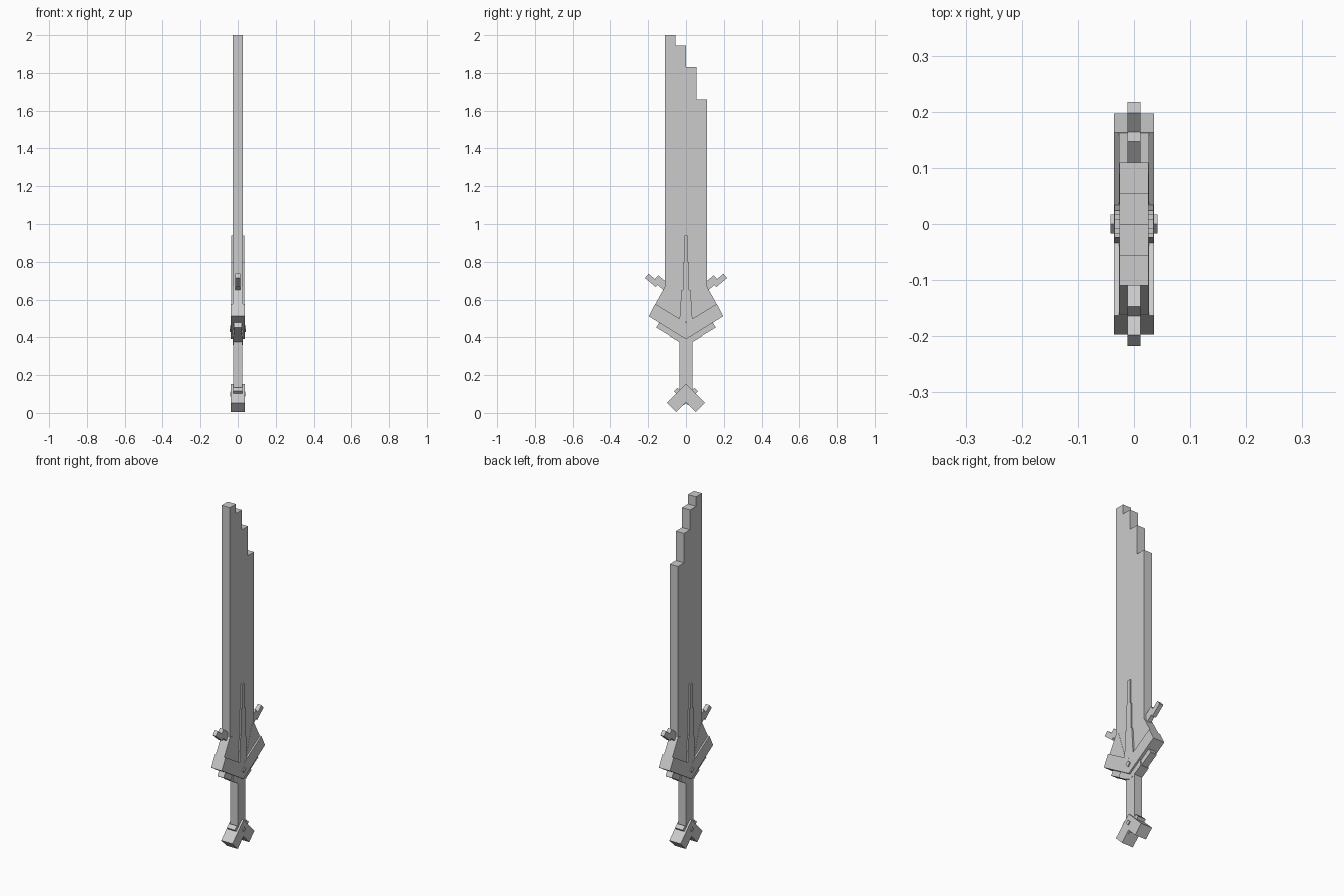
import bpy, bmesh
from math import radians, sin, cos

cube = bpy.data.objects.get("Cube")
if cube:
    bpy.data.objects.remove(cube, do_unlink=True)

grey = bpy.data.materials.new("plain grey")
grey.use_nodes = True
colour = (0.6, 0.6, 0.6, 1)
grey.diffuse_color = colour
grey.node_tree.nodes["Principled BSDF"].inputs["Base Color"].default_value = colour


def prism(name, profile, half):
    """Extrude a (y, z) profile from x = -half to x = half."""
    bm = bmesh.new()
    face = bm.faces.new([bm.verts.new((-half, y, z)) for y, z in profile])
    new = bmesh.ops.extrude_face_region(bm, geom=[face])["geom"]
    verts = [v for v in new if isinstance(v, bmesh.types.BMVert)]
    bmesh.ops.translate(bm, verts=verts, vec=(2 * half, 0, 0))
    bmesh.ops.recalc_face_normals(bm, faces=bm.faces)
    mesh = bpy.data.meshes.new(name)
    bm.to_mesh(mesh)
    bm.free()
    mesh.materials.append(grey)
    obj = bpy.data.objects.new(name, mesh)
    bpy.context.collection.objects.link(obj)
    return obj


def pair(name, profile, half):
    """Make a part on the back edge and its mirror on the front edge."""
    prism("back_" + name, profile, half)
    prism("front_" + name, [(-y, z) for y, z in profile], half)


def bar(start, length, width, angle):
    """Profile of a slanted bar whose middle line begins at start."""
    c, s = cos(radians(angle)), sin(radians(angle))
    corners = [(0, -width / 2), (length, -width / 2), (length, width / 2), (0, width / 2)]
    return [(start[0] + u * c - v * s, start[1] + u * s + v * c) for u, v in corners]


def diamond(z, r):
    return [(0, z - r), (r, z), (0, z + r), (-r, z)]


# Blade with a stepped tip
prism("blade", [(-.11, .5), (0, .45), (.11, .5), (.11, 1.66), (.055, 1.66), (.055, 1.83),
                (0, 1.83), (0, 1.945), (-.055, 1.945), (-.055, 2), (-.11, 2)], .026)

# Raised stepped spine on both faces
spine = [(.035, .48), (.024, .65), (.017, .65), (.017, .80), (.009, .80), (.009, .94)]
prism("spine", spine + [(-y, z) for y, z in reversed(spine)], .035)

# V-shaped guard, wings and prongs
pair("guard_arm", [(0, .39), (.197, .512), (.163, .577), (0, .478)], .036)
pair("wing", [(.035, .5), (.163, .575), (.11, .67), (.09, .67)], .027)
pair("prong", bar((.08, .645), .105, .042, 40), .012)
pair("prong_tip", bar((.15, .677), .075, .03, 40), .012)
pair("guard_lower_bar", bar((.04, .405), .125, .04, 31), .02)
pair("guard_collar", [(0, .36), (.035, .375), (.085, .405), (.08, .44), (0, .42)], .026)
prism("guard_stud", diamond(.445, .017), .042)

# Grip
prism("grip", [(-.034, .1), (.034, .1), (.034, .42), (-.034, .42)], .025)

# Forked pommel
pair("pommel_fork", [(0, .153), (.1, .053), (.052, .005), (-.048, .105)], .036)
pair("pommel_bar", bar((-.02, .05), .105, .026, 45), .025)
prism("pommel_stud", diamond(.1, .014), .041)
